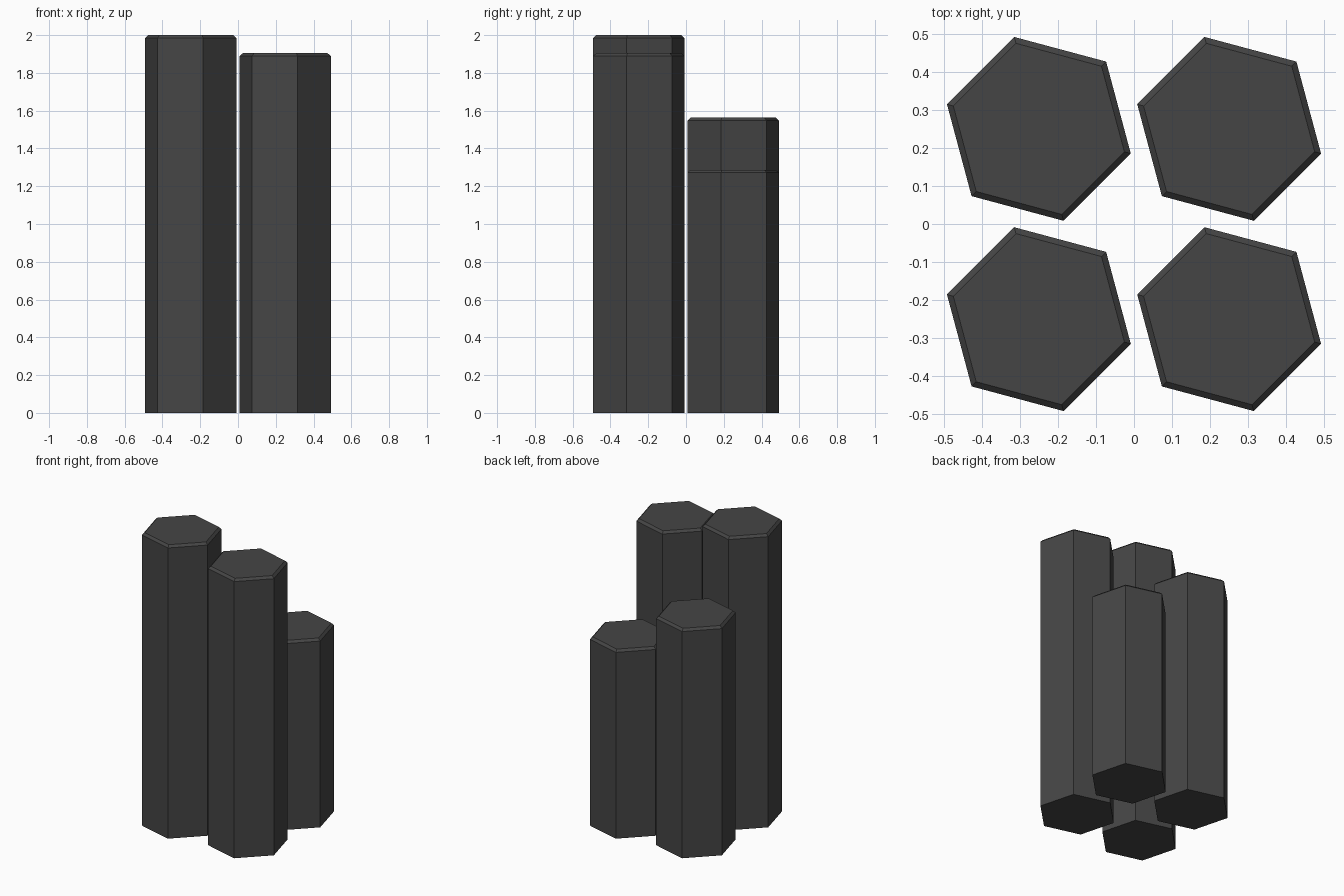
import bpy, bmesh, math

if "Cube" in bpy.data.objects:
    bpy.data.objects.remove(bpy.data.objects["Cube"])

stone = bpy.data.materials.new("dark_grey_stone")
stone.diffuse_color = (0.06, 0.06, 0.06, 1)
stone.use_nodes = True
stone.node_tree.nodes["Principled BSDF"].inputs["Base Color"].default_value = stone.diffuse_color

RADIUS = 0.25
CHAMFER = 0.015


def column(name, x, y, height):
    """Hexagonal prism turned 45 degrees with a chamfered top rim."""
    bm = bmesh.new()
    rings = []
    for z, r in ((0, RADIUS),
                 (height - CHAMFER, RADIUS),
                 (height, RADIUS - CHAMFER / math.cos(math.pi / 6))):
        ring = []
        for i in range(6):
            a = math.radians(45 + 60 * i)
            ring.append(bm.verts.new((r * math.cos(a), r * math.sin(a), z)))
        rings.append(ring)
    # sides and chamfer
    for low, high in zip(rings, rings[1:]):
        for i in range(6):
            j = (i + 1) % 6
            bm.faces.new((low[i], low[j], high[j], high[i]))
    # bottom and top caps
    bm.faces.new(rings[0][::-1])
    bm.faces.new(rings[-1])
    mesh = bpy.data.meshes.new(name)
    bm.to_mesh(mesh)
    bm.free()
    mesh.materials.append(stone)
    obj = bpy.data.objects.new(name, mesh)
    obj.location = (x, y, 0)
    bpy.context.collection.objects.link(obj)


# four columns on a square layout
column("front_left_column", -0.25, -0.25, 2.0)
column("front_right_column", 0.25, -0.25, 1.904)
column("back_left_column", -0.25, 0.25, 1.563)
column("back_right_column", 0.25, 0.25, 1.287)
